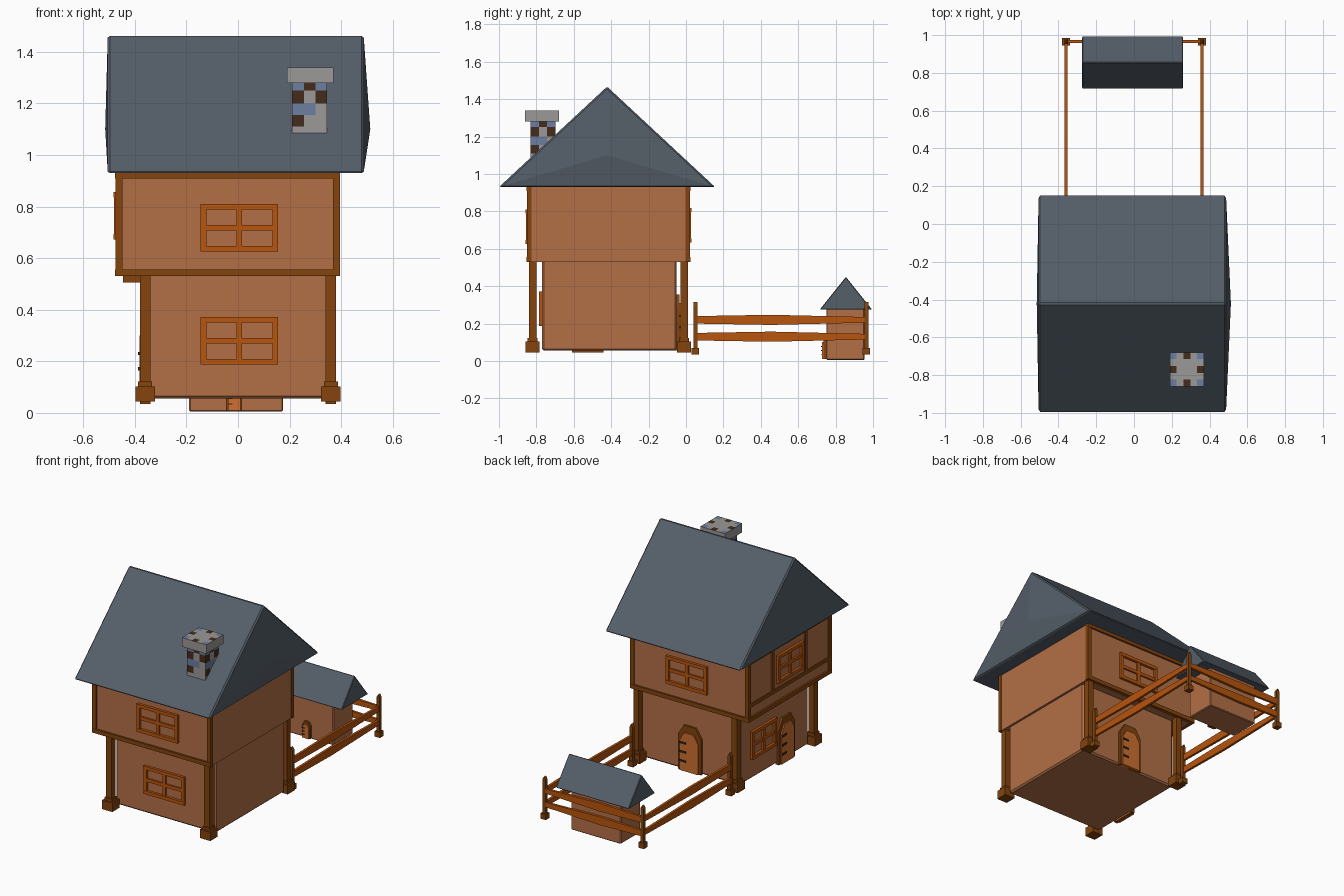
import bpy, bmesh, math
from mathutils import Matrix, Vector

if "Cube" in bpy.data.objects:
    bpy.data.objects.remove(bpy.data.objects["Cube"])


def material(name, col):
    m = bpy.data.materials.new(name)
    m.diffuse_color = (*col, 1)
    m.use_nodes = True
    m.node_tree.nodes["Principled BSDF"].inputs["Base Color"].default_value = m.diffuse_color
    return m


WALL = material("plaster", (0.45, 0.16, 0.062))
BEAM = material("dark_timber", (0.23, 0.056, 0.004))
TRIM = material("orange_timber", (0.48, 0.09, 0.004))
DOOR = material("door_wood", (0.62, 0.16, 0.03))
SLATE = material("slate", (0.09, 0.112, 0.14))
IRON = material("iron", (0.04, 0.02, 0.01))
STONE = [material("stone_grey", (0.33, 0.32, 0.31)), material("stone_brown", (0.06, 0.025, 0.012)),
         material("stone_blue", (0.15, 0.21, 0.36))]


def finish(name, bm, mats, matrix=Matrix(), bevel=0):
    bmesh.ops.recalc_face_normals(bm, faces=bm.faces)
    me = bpy.data.meshes.new(name)
    bm.to_mesh(me)
    bm.free()
    for m in mats:
        me.materials.append(m)
    ob = bpy.data.objects.new(name, me)
    ob.matrix_world = matrix
    bpy.context.collection.objects.link(ob)
    if bevel:
        mod = ob.modifiers.new("bevel", 'BEVEL')
        mod.width, mod.segments = bevel, 1
    return ob


def boxes(name, spans, mat, matrix=Matrix(), bevel=0):
    """One object from boxes given as (x0, x1, y0, y1, z0, z1)."""
    bm = bmesh.new()
    for a, b, c, d, e, f in spans:
        t = Matrix.Translation(((a + b) / 2, (c + d) / 2, (e + f) / 2))
        bmesh.ops.create_cube(bm, size=1, matrix=t @ Matrix.Diagonal((b - a, d - c, f - e, 1)))
    return finish(name, bm, [mat], matrix, bevel)


def prism(name, pts, y0, y1, mat, matrix=Matrix(), bevel=0):
    """Profile in local x-z, extruded along local y."""
    bm = bmesh.new()
    f = bm.faces.new([bm.verts.new((x, y0, z)) for x, z in pts])
    ext = bmesh.ops.extrude_face_region(bm, geom=[f])["geom"]
    bmesh.ops.translate(bm, vec=(0, y1 - y0, 0), verts=[v for v in ext if isinstance(v, bmesh.types.BMVert)])
    return finish(name, bm, [mat], matrix, bevel)


def face_of(x, y, z, side):
    """Local frame on a wall: local -y points outwards."""
    ang = {"front": 0, "back": math.pi, "left": -math.pi / 2}[side]
    return Matrix.Translation((x, y, z)) @ Matrix.Rotation(ang, 4, 'Z')


def window(name, matrix, w=0.30, h=0.185):
    w, h, t = w / 2, h / 2, 0.022
    boxes(name, [(-w, -w + t, -.015, .01, -h, h), (w - t, w, -.015, .01, -h, h),
                 (-w, w, -.017, .01, h - t, h), (-w, w, -.017, .01, -h, -h + t),
                 (-t / 2, t / 2, -.013, .01, -h, h), (-w, w, -.011, .01, -t / 2, t / 2)], TRIM, matrix)


def door(name, matrix, s=1.0):
    arch = lambda w, h: [(-w, 0), (w, 0), (w, h * .78), (w * .5, h), (-w * .5, h), (-w, h * .78)]
    prism(name + "_frame", [(x * s, z * s) for x, z in arch(.085, .30)], -.014, .01, BEAM, matrix)
    prism(name + "_panel", [(x * s, z * s) for x, z in arch(.068, .255)], -.022, .01, DOOR, matrix)
    boxes(name + "_hinges", [(-.068 * s, -.02 * s, -.027, 0, z * s, (z + .012) * s) for z in (.06, .12, .18)],
          IRON, matrix)


def timber_frame(name, matrix, w, extra=()):
    w, t = w / 2, 0.027
    boxes(name, [(-w, -w + t, -.01, .015, 0, .405), (w - t, w, -.01, .015, 0, .405),
                 (-w, w, -.012, .015, 0, t), (-w, w, -.012, .015, .405 - t, .405), *extra], BEAM, matrix)


# House walls
boxes("lower_storey", [(-.36, .375, -.77, -.05, .055, .54)], WALL, bevel=.01)
boxes("upper_storey", [(-.465, .39, -.84, .012, .53, .94)], WALL)

# Timber framing on the upper storey
timber_frame("front_timbers", face_of(-.04, -.84, .53, "front"), .87)
timber_frame("back_timbers", face_of(-.04, .012, .53, "back"), .87)
timber_frame("left_timbers", face_of(-.465, -.414, .53, "left"), .872,
             [(-.42, .42, -.008, .01, .09, .112), (-.185, -.163, -.008, .01, .1, .4),
              (.163, .185, -.008, .01, .1, .4)])
boxes("joist_ends", [(-.445, -.35, y - .025, y + .025, .505, .535)
                     for y in [-.13 - .115 * i for i in range(6)]], BEAM)

# Corner posts with stepped feet
for sx, side in ((-1, "left"), (1, "right")):
    for y, end in ((-.82, "front"), (-.01, "back")):
        x = sx * .36
        boxes(f"{end}_{side}_post", [(x - r, x + r, y - r, y + r, a, b) for r, a, b in
                                     ((.02, .1, .54), (.038, .045, .103), (.027, .1, .122))], BEAM)

# Windows and doors
window("front_upper_window", face_of(.005, -.84, .718, "front"))
window("front_lower_window", face_of(.005, -.77, .28, "front"))
window("back_upper_window", face_of(-.02, .012, .725, "back"))
window("left_upper_window", face_of(-.465, -.42, .765, "left"), .27)
window("left_lower_window", face_of(-.36, -.29, .28, "left"), .26)
door("back_door", face_of(0, -.05, .055, "back"))
door("left_door", face_of(-.36, -.525, .045, "left"))

# Main roof: solid gable with softly bulging ends
bm = bmesh.new()
rings = []
for x in (-.505, .487):
    rings.append([bm.verts.new((x, y, z)) for y, z in ((-1, .93), (-.422, 1.467), (.156, .93))])
for i in range(3):
    bm.faces.new((rings[0][i], rings[0][i - 1], rings[1][i - 1], rings[1][i]))
for ring, x in zip(rings, (-.515, .513)):
    tip = bm.verts.new((x, -.422, 1.1))
    for i in range(3):
        bm.faces.new((ring[i], ring[i - 1], tip))
finish("main_roof", bm, [SLATE], bevel=.008)

# Chimney with checkered stones
bm = bmesh.new()
bmesh.ops.create_cube(bm, size=1, matrix=Matrix.Translation((.277, -.765, 1.17)) @ Matrix.Diagonal((.135, .135, .22, 1)))
for axis, cuts in ((0, (.255, .30)), (1, (-.787, -.742)), (2, (1.11, 1.155, 1.20, 1.25))):
    for c in cuts:
        n = Vector([float(i == axis) for i in range(3)])
        bmesh.ops.bisect_plane(bm, geom=bm.verts[:] + bm.edges[:] + bm.faces[:], plane_co=n * c, plane_no=n)
rows = ((0, 0, 0), (1, 0, 0), (2, 2, 0), (1, 0, 1), (2, 1, 2))
for f in bm.faces:
    c = f.calc_center_median()
    u = c.x - .277 if abs(f.normal.y) > .5 else c.y + .765
    r = sum(c.z > k for k in (1.11, 1.155, 1.20, 1.25))
    f.material_index = rows[r][1 + (u > .02) - (u < -.02)]
finish("chimney_stack", bm, STONE)

# Chimney cap with patterned top
bm = bmesh.new()
bmesh.ops.create_grid(bm, x_segments=5, y_segments=5, size=.09, matrix=Matrix.Translation((.28, -.77, 1.34)))
ext = bmesh.ops.extrude_face_region(bm, geom=bm.faces[:], use_keep_orig=True)["geom"]
bmesh.ops.translate(bm, vec=(0, 0, -.06), verts=[v for v in ext if isinstance(v, bmesh.types.BMVert)])
for f in bm.faces:
    c = f.calc_center_median()
    if c.z > 1.335:
        i, j = abs(round((c.x - .28) / .036)), abs(round((c.y + .77) / .036))
        f.material_index = 2 if i + j == 4 else 1 if max(i, j) == 2 and min(i, j) == 0 else 0
finish("chimney_cap", bm, STONE)

# Small shed in the yard
boxes("shed_walls", [(-.19, .175, .75, .955, .005, .29)], WALL, bevel=.005)
prism("shed_roof", [(.715, .275), (.995, .275), (.855, .45)], -.26, .275, SLATE,
      Matrix.Rotation(math.pi / 2, 4, 'Z'), bevel=.004)
door("shed_door", face_of(-.015, .75, .01, "front"), .36)

# Fence: pointed posts on feet
for i, (x, y) in enumerate([(sx * .36, y) for sx in (-1, 1) for y in (.05, .965)]):
    boxes(f"fence_foot_{i}", [(x - .02, x + .02, y - .02, y + .02, .035, .07)], BEAM)
    prism(f"fence_post_{i}", [(-.011, .06), (.011, .06), (.011, .295), (0, .315), (-.011, .295)],
          -.011, .011, BEAM, Matrix.Translation((x, y, 0)))


# Fence rails, slightly thicker in the middle
def rail(name, length, matrix):
    h = length / 2
    prism(name, [(-h, -.02), (-.05, -.027), (h, -.015), (h, .015), (-.05, .027), (-h, .02)],
          -.008, .008, TRIM, matrix)


for z, level in ((.13, "lower"), (.22, "upper")):
    for sx, side in ((-1, "left"), (1, "right")):
        rail(f"{side}_{level}_rail", .915,
             Matrix.Translation((sx * .36, .507, z)) @ Matrix.Rotation(math.pi / 2, 4, 'Z'))
    rail(f"back_{level}_rail", .72, Matrix.Translation((0, .967, z)))
